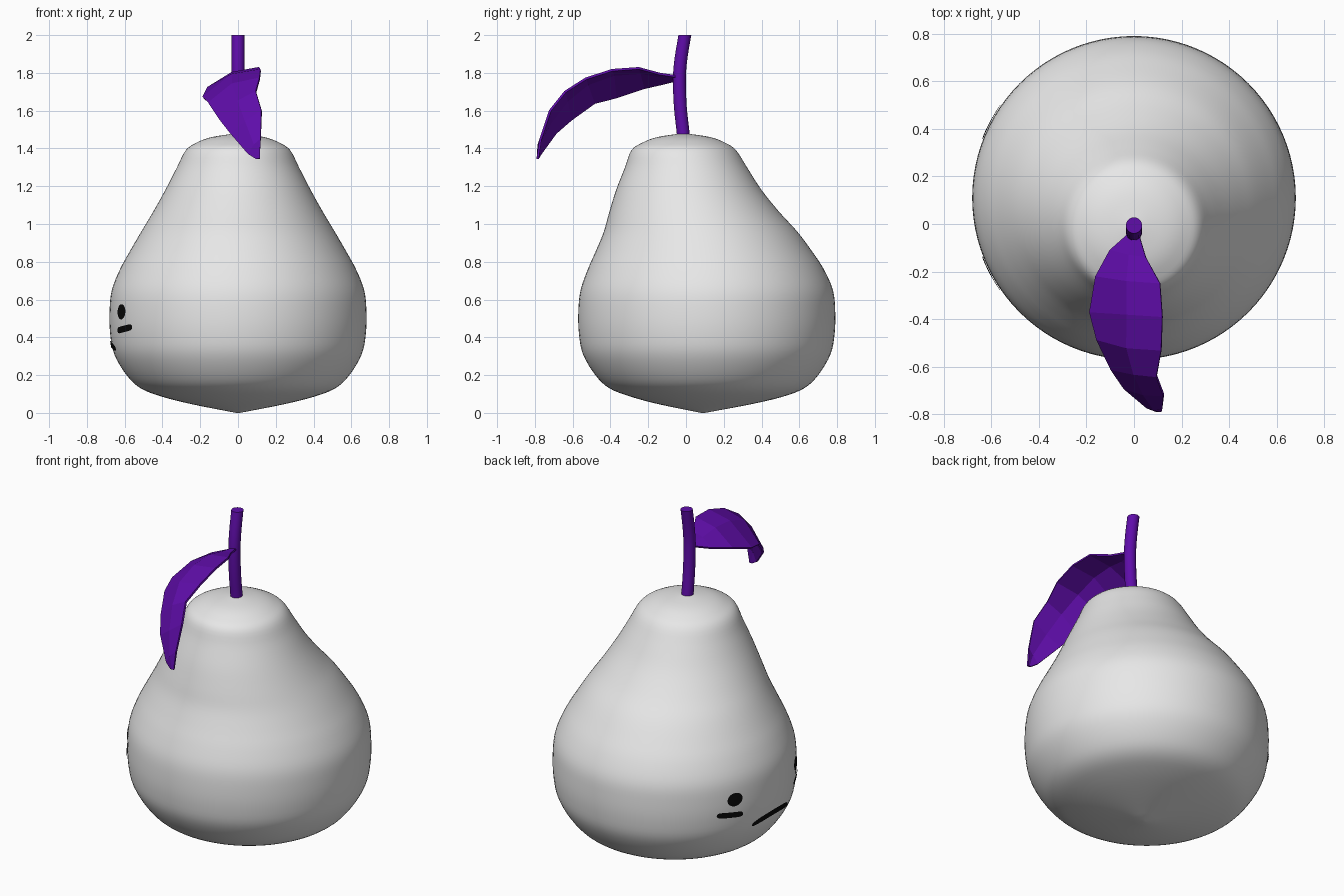
import bpy, bmesh, math
from mathutils import Vector

if "Cube" in bpy.data.objects:
    bpy.data.objects.remove(bpy.data.objects["Cube"])


def material(name, rgb):
    m = bpy.data.materials.new(name)
    m.diffuse_color = (*rgb, 1)
    m.use_nodes = True
    m.node_tree.nodes["Principled BSDF"].inputs["Base Color"].default_value = m.diffuse_color
    return m


GREY = material("pale grey", (0.8, 0.8, 0.8))
PURPLE = material("purple", (0.115, 0.004, 0.40))
BLACK = material("black", (0.003, 0.003, 0.003))


def finish(bm, name, mat, smooth=None):
    me = bpy.data.meshes.new(name)
    bm.to_mesh(me)
    bm.free()
    ob = bpy.data.objects.new(name, me)
    bpy.context.collection.objects.link(ob)
    me.materials.append(mat)
    if smooth:
        bpy.ops.object.select_all(action='DESELECT')
        bpy.context.view_layer.objects.active = ob
        ob.select_set(True)
        bpy.ops.object.shade_smooth_by_angle(angle=math.radians(smooth))
    return ob


def spline(pts, steps):
    """Catmull-Rom through (z, radius, centre y) points."""
    p = [Vector(q) for q in pts]
    p = [2 * p[0] - p[1]] + p + [2 * p[-1] - p[-2]]
    out = []
    for i in range(1, len(p) - 2):
        a, b, c, d = p[i - 1:i + 3]
        for s in range(steps):
            t = s / steps
            out.append(0.5 * (2 * b + (c - a) * t + (2 * a - 5 * b + 4 * c - d) * t * t
                              + (3 * b - a - 3 * c + d) * t ** 3))
    return out + [p[-2]]


def loft(rings, sides):
    bm = bmesh.new()
    loops = [[bm.verts.new((r * math.cos(k * math.tau / sides),
                            cy + r * math.sin(k * math.tau / sides), z))
              for k in range(sides)] for z, r, cy in rings]
    for a, b in zip(loops, loops[1:]):
        for k in range(sides):
            j = (k + 1) % sides
            bm.faces.new((a[k], a[j], b[j], b[k]))
    bm.faces.new(loops[0][::-1])
    bm.faces.new(loops[-1])
    return bm


# Pear body: round rings whose centres drift backward low down
profile = spline([(0, 0.01, 0.09), (0.045, 0.24, 0.10), (0.085, 0.40, 0.11), (0.13, 0.515, 0.11),
                  (0.20, 0.59, 0.11), (0.31, 0.655, 0.11), (0.42, 0.677, 0.11), (0.54, 0.68, 0.11),
                  (0.65, 0.668, 0.11), (0.76, 0.625, 0.105), (0.86, 0.57, 0.094),
                  (0.96, 0.512, 0.077), (1.06, 0.452, 0.045), (1.18, 0.385, 0.015),
                  (1.30, 0.323, 0), (1.39, 0.277, -0.012), (1.43, 0.22, -0.012),
                  (1.46, 0.14, -0.012), (1.48, 0.01, -0.012)], 4)
finish(loft(profile, 96), "pear_body", GREY, 40)

# Bent stem
stem = spline([(1.42, 0.034, -0.01), (1.5, 0.034, -0.017), (1.62, 0.034, -0.03),
               (1.77, 0.034, -0.035), (1.88, 0.034, -0.026), (2.0, 0.034, -0.006)], 3)
finish(loft(stem, 20), "stem", PURPLE, 40)

# Leaf: left edge, midrib, right edge rows, ending at the tip
rows = [((-.01, -.03, 1.765), (0, -.03, 1.775), (.02, -.04, 1.78)),
        ((-.10, -.11, 1.745), (-.02, -.13, 1.78), (.05, -.14, 1.795)),
        ((-.16, -.22, 1.72), (-.03, -.24, 1.80), (.11, -.25, 1.825)),
        ((-.185, -.37, 1.67), (-.03, -.38, 1.79), (.12, -.39, 1.815)),
        ((-.155, -.485, 1.64), (-.03, -.52, 1.74), (.115, -.53, 1.77)),
        ((-.095, -.61, 1.55), (0, -.63, 1.65), (.095, -.64, 1.70)),
        ((-.04, -.69, 1.48), (.04, -.715, 1.54), (.125, -.72, 1.60)),
        ((.055, -.77, 1.37), (.085, -.78, 1.42), (.12, -.77, 1.45)),
        ((.095, -.785, 1.345), (.105, -.785, 1.345), (.115, -.785, 1.345))]
bm = bmesh.new()
grid = [[bm.verts.new(p) for p in r] for r in rows]
for a, b in zip(grid, grid[1:]):
    for k in range(2):
        bm.faces.new((a[k], b[k], b[k + 1], a[k + 1]))
leaf = finish(bm, "leaf", PURPLE)
sol = leaf.modifiers.new("thickness", 'SOLIDIFY')
sol.thickness = 0.012
sol.offset = 0


# Painted face on the -x side, as thin patches following the body
def on_body(deg, z, lift=0.005):
    for p, q in zip(profile, profile[1:]):
        if p[0] <= z <= q[0]:
            _, r, cy = p.lerp(q, (z - p[0]) / (q[0] - p[0]))
            a = math.radians(deg)
            return (-(r + lift) * math.cos(a), cy + (r + lift) * math.sin(a), z)


def mark(name, deg, half_deg, mid_z, half_h, cols=24):
    bm = bmesh.new()
    grid = []
    for i in range(cols + 1):
        t = -math.cos(math.pi * i / cols)
        grid.append([bm.verts.new(on_body(deg + half_deg * t, mid_z(t) + half_h(t) * v))
                     for v in (-1, -0.5, 0, 0.5, 1)])
    for a, b in zip(grid, grid[1:]):
        for k in range(4):
            bm.faces.new((a[k], a[k + 1], b[k + 1], b[k]))
    bmesh.ops.remove_doubles(bm, verts=bm.verts, dist=1e-5)
    finish(bm, name, BLACK)


def bar(h):
    return lambda t: h * max(0.0, 1 - t ** 8) ** 0.5


for side, s in (("front", -1), ("back", 1)):
    mark(side + "_eye", s * 25.5, 4.0, lambda t: 0.535,
         lambda t: 0.04 * math.sqrt(max(0.0, 1 - t * t)))
    mark(side + "_cheek_line", s * 28, 7, lambda t: 0.445 + s * 0.01 * t, bar(0.017))
mark("mouth", 0, 15, lambda t: 0.362 - 0.024 * t * t, bar(0.018))
